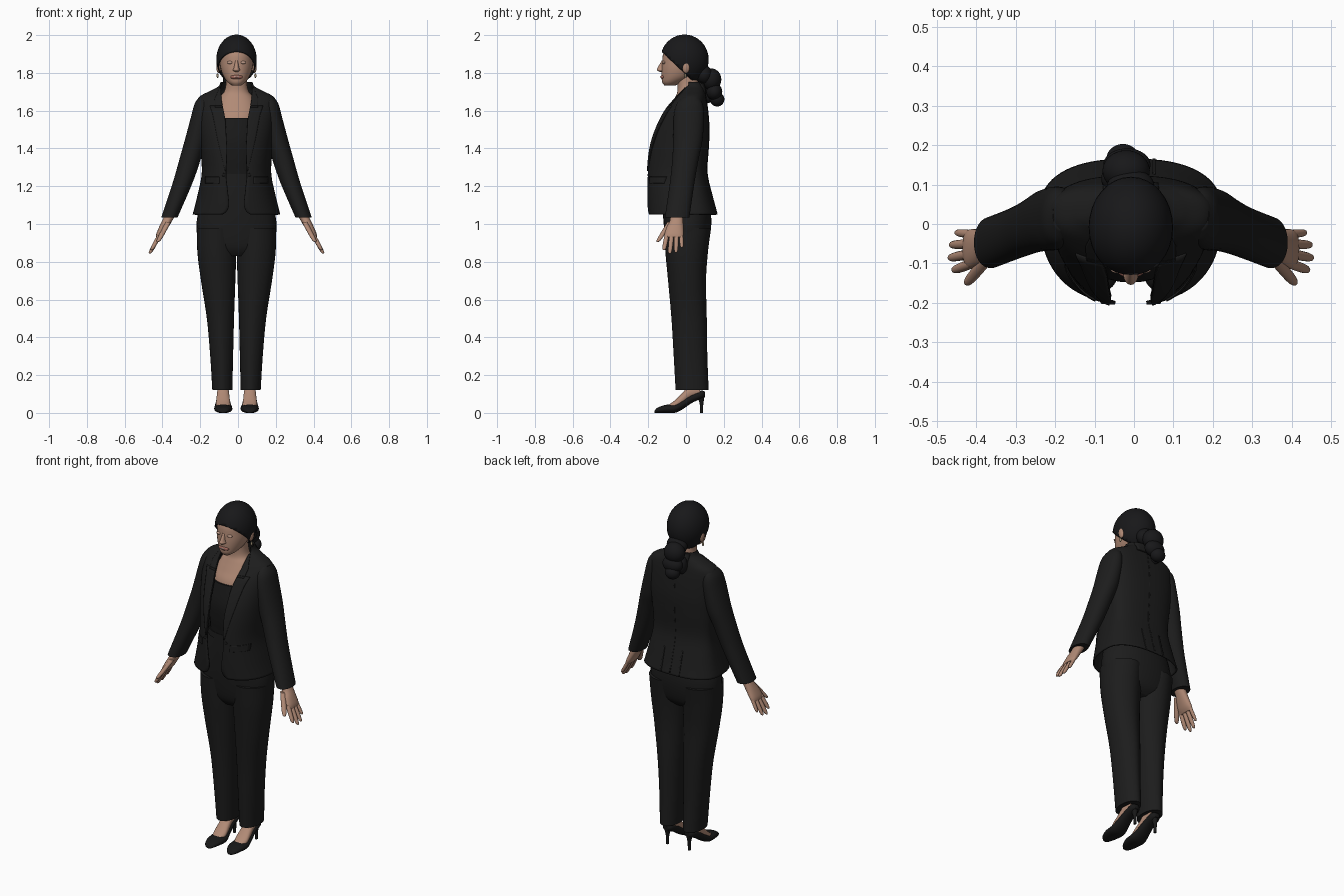
import bpy, bmesh, math
from mathutils import Vector

if "Cube" in bpy.data.objects:
    bpy.data.objects.remove(bpy.data.objects["Cube"], do_unlink=True)

CX = -0.008   # body centre line


def material(name, r, g, b):
    m = bpy.data.materials.new(name)
    m.use_nodes = True
    m.diffuse_color = (r, g, b, 1)
    bsdf = m.node_tree.nodes["Principled BSDF"]
    bsdf.inputs["Base Color"].default_value = (r, g, b, 1)
    bsdf.inputs["Roughness"].default_value = 0.8
    return m


SUIT = material("suit black", .012, .012, .012)
SHIRT = material("shirt black", .010, .010, .010)
HAIR = material("hair black", .009, .009, .010)
SHOE = material("shoe black", .009, .009, .009)
SKIN = material("skin", .44, .255, .18)
LID = material("eyelid", .52, .33, .25)
LIPS = material("lips", .33, .13, .10)
TEETH = material("teeth", .62, .52, .46)
METAL = material("earring metal", .35, .28, .18)


def finish(name, bm, mat, thick=0, angle=50):
    bmesh.ops.recalc_face_normals(bm, faces=bm.faces)
    me = bpy.data.meshes.new(name)
    bm.to_mesh(me)
    bm.free()
    ob = bpy.data.objects.new(name, me)
    bpy.context.collection.objects.link(ob)
    me.materials.append(mat)
    if thick:
        mod = ob.modifiers.new("thickness", "SOLIDIFY")
        mod.thickness = thick
        mod.offset = 0
    bpy.ops.object.select_all(action="DESELECT")
    ob.select_set(True)
    bpy.context.view_layer.objects.active = ob
    bpy.ops.object.shade_smooth_by_angle(angle=math.radians(angle))
    return ob


def resample(rows, steps=5):
    """Smooth Catmull-Rom interpolation between profile rows."""
    out = []
    for i in range(len(rows) - 1):
        p0, p1, p2, p3 = (rows[max(0, min(len(rows) - 1, i + k))] for k in (-1, 0, 1, 2))
        for s in range(steps):
            t = s / steps
            out.append([.5 * (2*b + (c-a)*t + (2*a-5*b+4*c-d)*t*t + (3*b-a-3*c+d)*t**3)
                        for a, b, c, d in zip(p0, p1, p2, p3)])
    return out + [list(rows[-1])]


def spow(v, p):
    return math.copysign(abs(v) ** p, v)


def skin_rings(rings, closed=True, caps=True):
    bm = bmesh.new()
    vs = [[bm.verts.new(p) for p in ring] for ring in rings]
    n = len(rings[0])
    for a, b in zip(vs, vs[1:]):
        for i in range(n if closed else n - 1):
            j = (i + 1) % n
            bm.faces.new((a[i], a[j], b[j], b[i]))
    if caps:
        bm.faces.new(vs[0])
        bm.faces.new(vs[-1])
    return bm


def loft(name, rows, mat, side=1, axis="z", p=.9, n=32, steps=5, crease=0):
    """Rows: position on axis, x min, x max, then min and max of the other axis."""
    rings = []
    for h, x0, x1, v0, v1 in resample(rows, steps):
        ring = []
        for i in range(n):
            t = math.tau * i / n
            x = (x0+x1)/2 + (x1-x0)/2 * spow(math.cos(t), p)
            v = (v0+v1)/2 + (v1-v0)/2 * spow(math.sin(t), p)
            v += crease * spow(math.sin(t), 25)
            x = CX + side * x
            ring.append((x, v, h) if axis == "z" else (x, h, v))
        rings.append(ring)
    return finish(name, skin_rings(rings), mat)


def body(name, rows, mat, **kw):
    return loft(name, [(z, -a, a, f, b) for z, a, f, b in rows], mat, **kw)


def ball(name, centre, radii, mat, cut=None, thick=0):
    bm = bmesh.new()
    bmesh.ops.create_uvsphere(bm, u_segments=32, v_segments=20, radius=1)
    for v in bm.verts:
        v.co = Vector((CX + centre[0] + v.co.x*radii[0], centre[1] + v.co.y*radii[1],
                       centre[2] + v.co.z*radii[2]))
    if cut:
        bmesh.ops.bisect_plane(bm, geom=bm.verts[:] + bm.edges[:] + bm.faces[:],
                               plane_co=cut[0], plane_no=cut[1], clear_inner=True)
    return finish(name, bm, mat, thick)


# Jacket body: open shell described by height, half width, front and back
P, MID = .82, .03
JACKET = resample([(1.05, .228, -.198, .162), (1.15, .203, -.203, .135), (1.27, .180, -.203, .108),
                   (1.40, .188, -.188, .115), (1.50, .198, -.158, .119), (1.60, .205, -.108, .112),
                   (1.665, .198, -.055, .103), (1.70, .14, -.025, .097), (1.725, .094, -.01, .092),
                   (1.75, .08, -.005, .085)], 6)
OPENING = [(1.05, .075), (1.065, .05), (1.10, .038), (1.25, .055), (1.4, .05),
           (1.56, .06), (1.65, .078), (1.75, .085)]


def lookup(table, z):
    z = max(table[0][0], min(table[-1][0], z))
    for a, b in zip(table, table[1:]):
        if z <= b[0]:
            t = (z - a[0]) / (b[0] - a[0])
            return [u + (v - u) * t for u, v in zip(a, b)][1:]
    return table[-1][1:]


def jacket_y(x, z, back=False):
    a, f, b = lookup(JACKET, z)
    s = max(0, 1 - min(1, abs(x) / a) ** (2 / P)) ** (P / 2)
    return MID + ((b if back else f) - MID) * s


rings = []
for z, a, f, b in JACKET:
    start = math.acos(min(.95, lookup(OPENING, z)[0] / a) ** (1 / P))
    ring = []
    for i in range(65):
        t = -start + (math.pi + 2 * start) * i / 64
        y = spow(math.sin(t), P)
        ring.append((CX + a * spow(math.cos(t), P), MID + y * ((b - MID) if y > 0 else (MID - f)), z))
    rings.append(ring)
finish("jacket_body", skin_rings(rings, False, False), SUIT, .008)


def patch(name, z0, z1, inner, outer, mat, side=1, back=False, lift=.007, thick=.006):
    """Plate lying on the jacket between two edge profiles."""
    grid = []
    for k in range(17):
        z = z0 + (z1 - z0) * k / 16
        xi, xo = lookup(inner, z)[0], lookup(outer, z)[0]
        row = []
        for i in range(9):
            x = xi + (xo - xi) * i / 8
            row.append((CX + side*x, jacket_y(x, z, back) + (lift if back else -lift), z))
        grid.append(row)
    finish(name, skin_rings(grid, False, False), mat, thick)


def flat(x):
    return [(1, x), (1.8, x)]


# Lapels, collar, pocket flaps and back vents
for side, label in ((1, "left"), (-1, "right")):
    patch(label + "_lapel", 1.28, 1.625, OPENING,
          [(1.28, .06), (1.45, .10), (1.58, .125), (1.625, .14)], SUIT, side)
    patch(label + "_collar", 1.615, 1.72, OPENING, [(1.615, .112), (1.66, .115), (1.72, .09)], SUIT, side)
    patch(label + "_pocket_flap", 1.215, 1.25, flat(.09), flat(.165), SUIT, side)
    patch(label + "_back_vent", 1.055, 1.19, flat(.055), flat(.062), SUIT, side, True, .005)
patch("back_collar", 1.69, 1.745, flat(-.07), flat(.07), SUIT, 1, True)
patch("back_seam", 1.06, 1.69, flat(-.003), flat(.003), SUIT, 1, True, .003)

# Shirt, chest and neck
body("shirt", [(1.05, .15, -.11, .08), (1.25, .13, -.128, .07), (1.35, .13, -.143, .07),
               (1.45, .13, -.147, .07), (1.56, .115, -.122, .06)], SHIRT)
body("chest_and_neck", [(1.45, .11, -.125, .05), (1.56, .11, -.112, .06), (1.62, .11, -.083, .075),
                        (1.67, .09, -.058, .075), (1.70, .066, -.046, .07), (1.74, .056, -.045, .065),
                        (1.80, .054, -.05, .06)], SKIN)

# Trousers
body("trouser_hips", [(.83, .15, -.07, .07), (.88, .195, -.10, .112), (1.0, .212, -.118, .134),
                      (1.13, .184, -.125, .122), (1.23, .150, -.126, .095), (1.27, .142, -.124, .09)], SUIT)
body("waistband", [(1.23, .152, -.131, .096), (1.265, .146, -.131, .092)], SUIT, steps=1)

for side, label in ((1, "left"), (-1, "right")):
    loft(label + "_trouser_leg", [(.12, .022, .128, -.05, .115), (.30, .018, .139, -.06, .108),
                                  (.50, .013, .157, -.072, .105), (.70, .006, .188, -.09, .101),
                                  (.85, .001, .207, -.104, .111), (.98, 0, .210, -.112, .128)],
         SUIT, side, crease=.005)

    # Court shoe, stiletto heel and foot
    loft(label + "_shoe", [(-.166, .055, .085, 0, .012), (-.15, .040, .102, 0, .028),
                           (-.11, .025, .115, 0, .042), (-.06, .022, .118, 0, .048),
                           (-.02, .030, .112, .018, .07), (.03, .037, .105, .052, .10),
                           (.08, .040, .102, .075, .118), (.10, .055, .087, .085, .112)],
         SHOE, side, "y")
    loft(label + "_heel", [(0, .063, .079, .074, .09), (.05, .062, .080, .072, .092),
                           (.095, .050, .092, .055, .1)], SHOE, side, n=16)
    loft(label + "_foot", [(-.095, .045, .095, .02, .041), (-.06, .033, .108, .02, .066),
                           (-.02, .036, .106, .04, .105), (.02, .040, .102, .07, .145),
                           (.075, .045, .097, .09, .15)], SKIN, side, "y")

    # Sleeve with a rounded shoulder head
    loft(label + "_sleeve", [(1.035, .312, .398, -.112, .018), (1.22, .232, .337, -.085, .045),
                             (1.35, .187, .300, -.072, .068), (1.45, .155, .272, -.068, .088),
                             (1.57, .135, .240, -.065, .095), (1.635, .135, .222, -.05, .088),
                             (1.672, .15, .198, -.015, .065)], SUIT, side, p=.95)

    # Hand: palm, four fingers and thumb, all following the arm outwards
    def arm_x(z):
        return .355 + (1.04 - z) * .53

    def digit(name, z0, z1, y0, y1, r, shift=0):
        rows = []
        for t, k in ((0, 1), (.4, 1), (.75, .92), (.94, .7), (1, .3)):
            z, y = z0 + (z1 - z0) * t, y0 + (y1 - y0) * t
            x = arm_x(z) + shift
            rows.append((z, x - r*k, x + r*k, y - r*k, y + r*k))
        loft(label + name, rows, SKIN, side, p=1, n=14, steps=3)

    palm = [(1.07, .030, -.082, -.015), (1.02, .027, -.085, -.015), (.985, .025, -.102, -.014),
            (.95, .021, -.112, -.013), (.93, .014, -.108, -.017)]
    loft(label + "_palm", [(z, arm_x(z) - w, arm_x(z) + w, f, b) for z, w, f, b in palm], SKIN, side)
    digit("_index_finger", .95, .862, -.1, -.117, .0125)
    digit("_middle_finger", .95, .843, -.075, -.086, .0125)
    digit("_ring_finger", .95, .849, -.05, -.053, .012)
    digit("_little_finger", .95, .875, -.026, -.022, .0105)
    digit("_thumb", 1.01, .905, -.085, -.15, .0145, -.01)

    # Ear, earring and eye
    ball(label + "_ear", (side*.094, .0, 1.832), (.013, .02, .033), SKIN)
    ball(label + "_earring", (side*.1, -.004, 1.785), (.006, .006, .012), METAL)
    ball(label + "_eye", (side*.034, -.116, 1.855), (.017, .009, .008), LID)

# Head and face
body("head", [(1.732, .022, -.113, -.06), (1.75, .046, -.126, -.02), (1.78, .068, -.129, .04),
              (1.82, .083, -.129, .08), (1.86, .088, -.126, .098), (1.90, .087, -.121, .10),
              (1.94, .074, -.100, .085), (1.975, .04, -.055, .045)], SKIN, p=.97)
loft("nose", [(1.806, -.010, .010, -.140, -.1), (1.814, -.019, .019, -.154, -.1),
              (1.828, -.014, .014, -.150, -.1), (1.865, -.008, .008, -.128, -.1)], SKIN, n=16, p=1)
ball("lips", (0, -.121, 1.778), (.033, .015, .012), LIPS)
ball("teeth", (0, -.122, 1.779), (.024, .0155, .005), TEETH)

# Hair cap cut along a slanted hairline, with a low gathered bun
ball("hair_cap", (0, -.008, 1.87), (.104, .125, .13), HAIR,
     ((0, -.13, 1.915), Vector((0, .95, 1)).normalized()), .006)
for i, (c, r) in enumerate((((0, .095, 1.79), (.06, .045, .05)), ((-.012, .135, 1.765), (.06, .052, .058)),
                            ((-.01, .15, 1.70), (.06, .042, .045)), ((-.02, .165, 1.66), (.042, .038, .038)),
                            ((-.045, .115, 1.69), (.03, .035, .05)))):
    ball("hair_bun_lock_%d" % (i + 1), c, r, HAIR)

# Jacket buttons
for side in (1, -1):
    ball("jacket_button", (side*.068, jacket_y(.068, 1.26) - .005, 1.26), (.009, .004, .009), SHOE)
